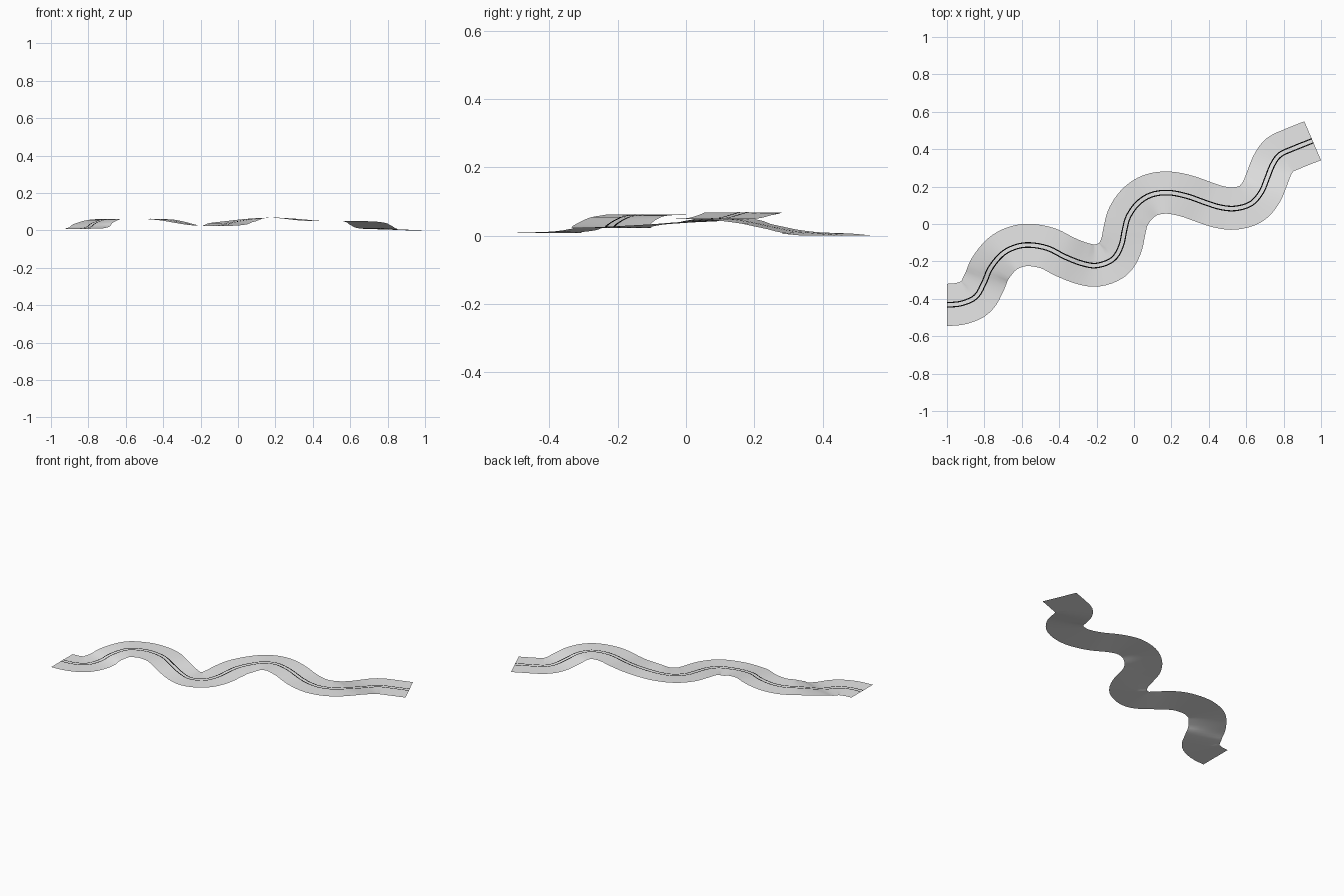
import bpy
import bmesh
from mathutils import Vector

cube = bpy.data.objects.get("Cube")
if cube:
    bpy.data.objects.remove(cube, do_unlink=True)

HALF_WIDTH = 0.113
STEPS = 4

# Centreline of the winding road: x, y, height
PATH = [Vector(p) for p in (
    (-1, -.433, .008), (-.92, -.424, .008), (-.845, -.388, .009), (-.80, -.31, .016),
    (-.77, -.24, .038), (-.71, -.165, .058), (-.64, -.125, .06), (-.56, -.112, .061),
    (-.46, -.13, .061), (-.37, -.175, .054), (-.28, -.21, .036), (-.2, -.222, .023),
    (-.115, -.19, .024), (-.07, -.12, .03), (-.05, -.03, .037), (-.03, .04, .042),
    (.02, .11, .05), (.09, .155, .062), (.18, .168, .068), (.28, .15, .062),
    (.38, .115, .052), (.46, .09, .05), (.54, .083, .049), (.625, .108, .049),
    (.68, .17, .042), (.71, .24, .027), (.74, .315, .012), (.78, .37, .007),
    (.85, .403, .004), (.955, .445, 0))]


def material(name, value):
    mat = bpy.data.materials.new(name)
    mat.use_nodes = True
    colour = (value, value, value, 1)
    mat.diffuse_color = colour
    mat.node_tree.nodes["Principled BSDF"].inputs["Base Color"].default_value = colour
    return mat


def smooth_path(points):
    """Catmull-Rom curve through the points."""
    pts = [2 * points[0] - points[1]] + points + [2 * points[-1] - points[-2]]
    out = []
    for a, b, c, d in zip(pts, pts[1:], pts[2:], pts[3:]):
        for i in range(STEPS):
            t = i / STEPS
            out.append(0.5 * (2 * b + (c - a) * t + (2 * a - 5 * b + 4 * c - d) * t * t
                              + (3 * b - a - 3 * c + d) * t ** 3))
    return out + [points[-1]]


def side_vectors(line):
    """Level unit vectors pointing to the left of travel."""
    sides = []
    for i in range(len(line)):
        d = line[min(i + 1, len(line) - 1)] - line[max(i - 1, 0)]
        sides.append(Vector((-d.y, d.x, 0)).normalized())
    sides[0] = Vector((0, 1, 0))
    sides[-1] = Vector((-.09, .21, 0)).normalized()
    return sides


def ribbon(name, offsets, lift, mat):
    """Sheet swept along the path, with a vertex row at every offset."""
    bm = bmesh.new()
    rows = [[bm.verts.new(p + s * o + Vector((0, 0, lift))) for o in offsets]
            for p, s in zip(line, sides)]
    for r0, r1 in zip(rows, rows[1:]):
        for i in range(len(offsets) - 1):
            bm.faces.new((r0[i], r1[i], r1[i + 1], r0[i + 1])).smooth = True
    # Keep every face looking upwards, also where tight bends fold over
    bm.normal_update()
    bmesh.ops.reverse_faces(bm, faces=[f for f in bm.faces if f.normal.z < 0])
    mesh = bpy.data.meshes.new(name)
    bm.to_mesh(mesh)
    bm.free()
    mesh.materials.append(mat)
    obj = bpy.data.objects.new(name, mesh)
    bpy.context.collection.objects.link(obj)
    return obj


line = smooth_path(PATH)
sides = side_vectors(line)
asphalt = material("light_grey_road", 0.8)
paint = material("black_line", 0.0)

# Road surface
ribbon("road_surface", [HALF_WIDTH * k / 3 for k in range(-3, 4)], 0, asphalt)

# Twin centre lines
for label, centre in (("left", 0.012), ("right", -0.012)):
    ribbon(label + "_centre_line", [centre - 0.003, centre + 0.003], 0.001, paint)
